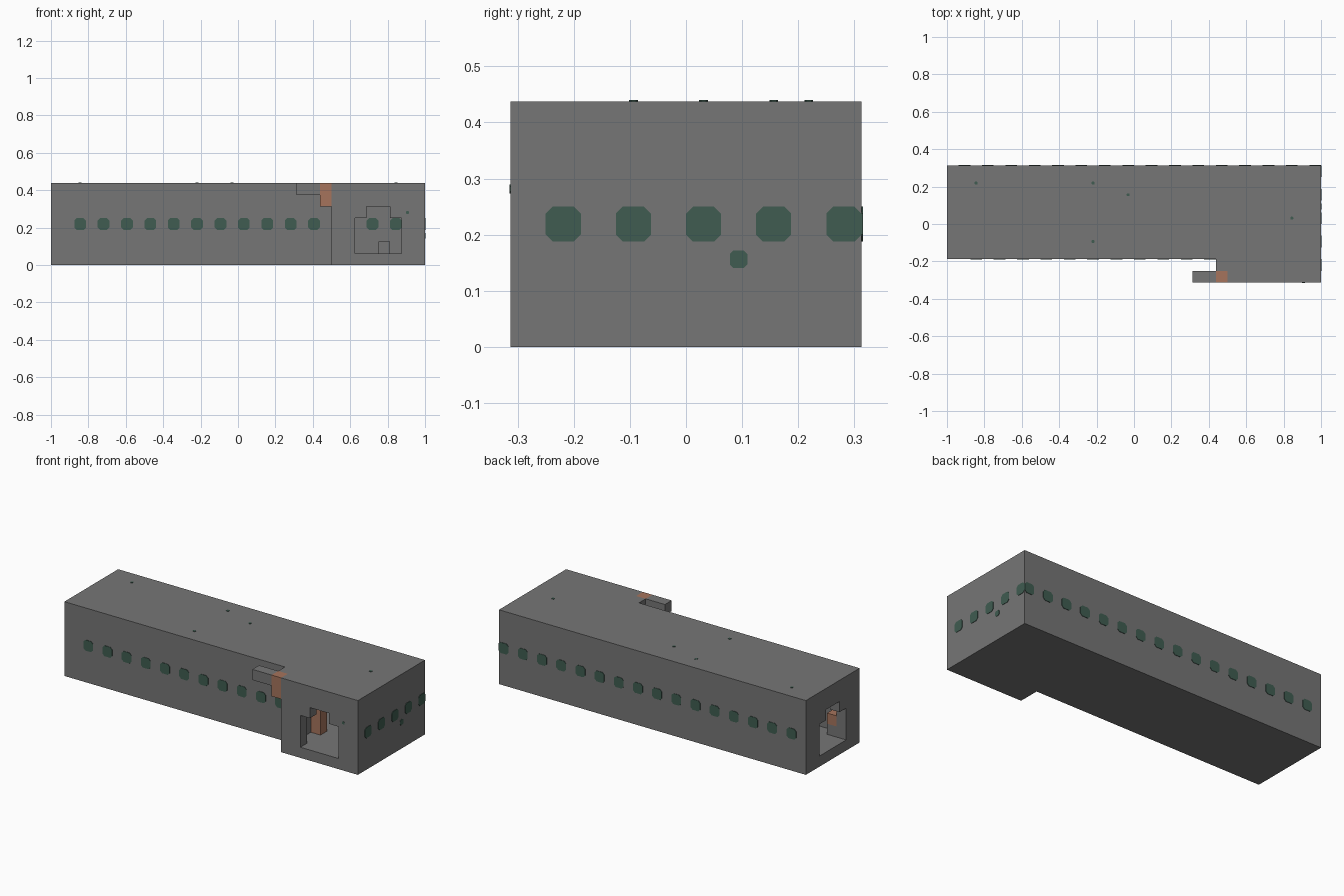
import bpy
import bmesh
from mathutils import Vector

U = 1 / 16  # one building block

cube = bpy.data.objects.get("Cube")
if cube:
    bpy.data.objects.remove(cube, do_unlink=True)


def material(name, rgb):
    m = bpy.data.materials.new(name)
    m.use_nodes = True
    m.diffuse_color = (*rgb, 1)
    m.node_tree.nodes["Principled BSDF"].inputs["Base Color"].default_value = (*rgb, 1)
    return m


GREY = material("stone grey", (0.18, 0.18, 0.18))
GREEN = material("dark green", (0.05, 0.107, 0.082))
ORANGE = material("copper orange", (0.38, 0.175, 0.107))


def add_prism(bm, outline, axis, start, end):
    """Extrude a 2D outline (in blocks) along an axis from start to end."""
    def place(a, b):
        p = [a, b]
        p.insert(axis, start)
        return Vector(p) * U
    face = bm.faces.new([bm.verts.new(place(a, b)) for a, b in outline])
    moved = bmesh.ops.extrude_face_region(bm, geom=[face])["geom"]
    shift = Vector((0, 0, 0))
    shift[axis] = (end - start) * U
    bmesh.ops.translate(bm, vec=shift, verts=[v for v in moved if isinstance(v, bmesh.types.BMVert)])


def finish(name, bm, mat):
    bmesh.ops.recalc_face_normals(bm, faces=bm.faces)
    mesh = bpy.data.meshes.new(name)
    bm.to_mesh(mesh)
    bm.free()
    mesh.materials.append(mat)
    ob = bpy.data.objects.new(name, mesh)
    bpy.context.scene.collection.objects.link(ob)
    return ob


def prism(name, outline, axis, start, end, mat=GREY):
    bm = bmesh.new()
    add_prism(bm, outline, axis, start, end)
    return finish(name, bm, mat)


def box(name, x, y, z, mat=GREY):
    outline = [(x[0], y[0]), (x[1], y[0]), (x[1], y[1]), (x[0], y[1])]
    return prism(name, outline, 2, z[0], z[1], mat)


def plates(name, centres, axis, level, side, half=0.5):
    """Thin green discs with clipped corners, standing on a wall or roof."""
    bm = bmesh.new()
    c = half * 0.6
    corners = [(half, -c), (half, c), (c, half), (-c, half),
               (-half, c), (-half, -c), (-c, -half), (c, -half)]
    for a, b in centres:
        add_prism(bm, [(a + p, b + q) for p, q in corners], axis, level, level + 0.04 * side)
    return finish(name, bm, GREEN)


def l_plan(inset):
    """Long hall with a wing stepping forward at one end."""
    i = inset
    return [(-16 + i, -3 + i), (8 + i, -3 + i), (8 + i, -5 + i),
            (16 - i, -5 + i), (16 - i, 5 - i), (-16 + i, 5 - i)]


def doorway(c):
    """Wide opening with a narrower raised head."""
    return [(c - 2, 1), (c + 2, 1), (c + 2, 4), (c + 1, 4),
            (c + 1, 5), (c - 1, 5), (c - 1, 4), (c - 2, 4)]


# Hollow shell with two doorways
shell = prism("building_shell", l_plan(0), 2, 0, 7)
cutters = [prism("room_cutter", l_plan(1), 2, 1, 6),
           prism("front_doorway_cutter", doorway(12), 1, -5.5, -3.5),
           prism("end_doorway_cutter", doorway(1), 0, -16.5, -14.5)]
bpy.context.view_layer.objects.active = shell
for cutter in cutters:
    cutter.hide_render = True
    mod = shell.modifiers.new(cutter.name, "BOOLEAN")
    mod.operation = "DIFFERENCE"
    mod.solver = "EXACT"
    mod.object = cutter
    bpy.ops.object.modifier_apply(modifier=mod.name)
    bpy.data.objects.remove(cutter, do_unlink=True)

# Bracket hooked onto the wing corner
box("bracket_post", (7, 8), (-5, -4), (5, 7), ORANGE)
box("bracket_arm", (5, 7), (-5, -4), (6, 7))
box("bracket_root", (7, 8), (-4, -3), (6, 7))

# Fittings inside the hall
box("inner_pillar", (9, 10), (-2, -1), (1, 6), ORANGE)
box("inner_stand", (12, 13), (3, 4), (1, 2))
box("end_stand", (-15, -14), (-2, -1), (1, 2))
box("end_stand_top", (-15, -14), (-2, -1), (2, 3), ORANGE)

# Rows of round green lights
plates("front_lights", [(-13.5 + 2 * i, 3.5) for i in range(11)], 1, -3, -1)
plates("back_lights", [(-14.5 + 2 * i, 3.5) for i in range(16)], 1, 5, 1)
plates("inner_back_lights", [(-14.5 + 2 * i, 3.5) for i in range(15)], 1, 4, -1)
plates("end_lights", [(-3.5 + 2 * i, 3.5) for i in range(5)], 0, 16, 1)

# Small studs
plates("end_stud", [(1.5, 2.5)], 0, 16, 1, 0.25)
plates("front_stud", [(14.5, 4.5)], 1, -5, -1, 0.125)
plates("roof_studs", [(-13.5, 3.5), (-3.5, 3.5), (-0.5, 2.5), (-3.5, -1.5), (13.5, 0.5)], 2, 7, 1, 0.125)
